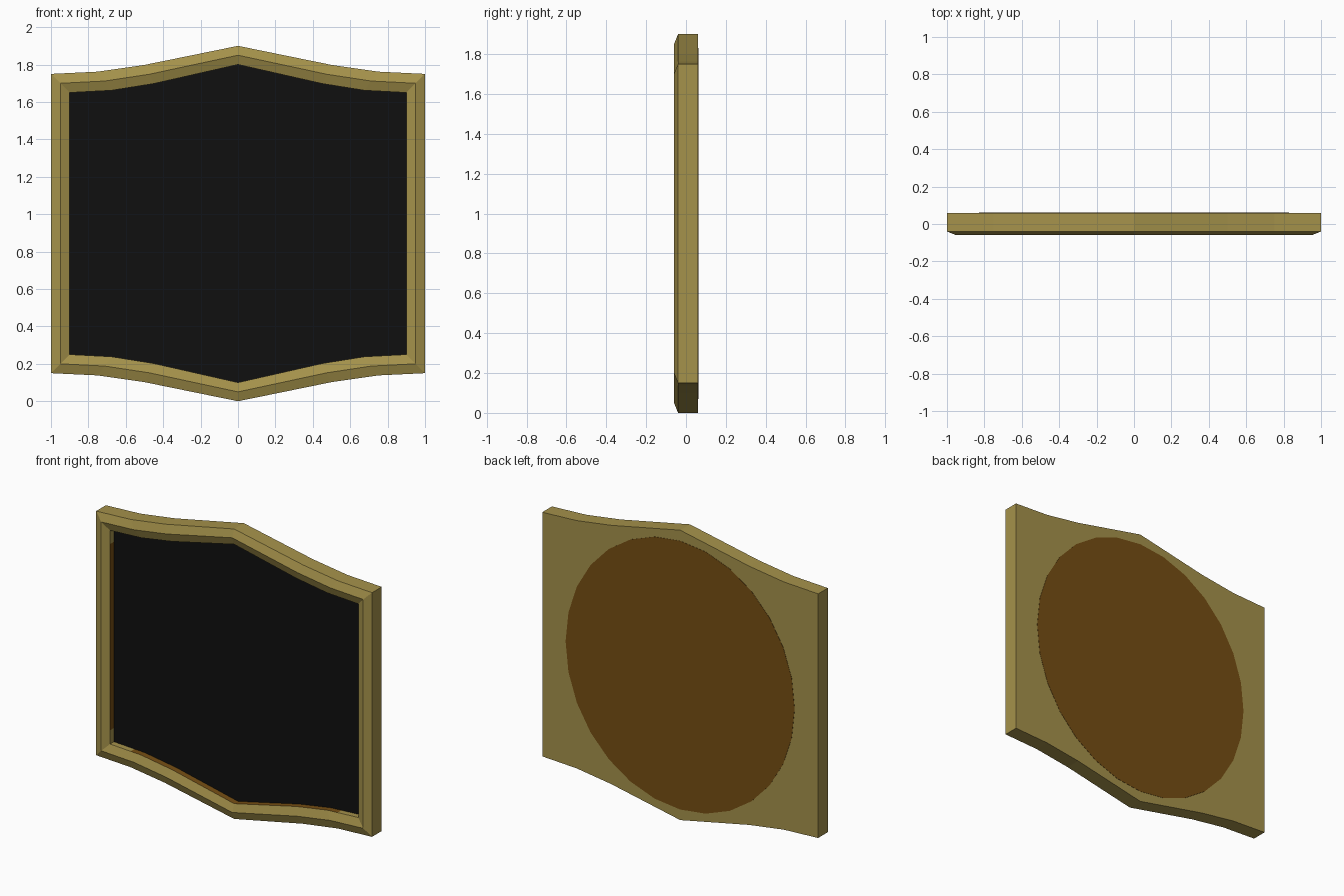
import bpy, bmesh, math
from mathutils import Vector

if "Cube" in bpy.data.objects:
    bpy.data.objects.remove(bpy.data.objects["Cube"])


def material(name, rgb):
    m = bpy.data.materials.new(name)
    m.diffuse_color = (*rgb, 1)
    m.use_nodes = True
    m.node_tree.nodes["Principled BSDF"].inputs["Base Color"].default_value = m.diffuse_color
    return m


GOLD = material("antique gold", (0.376, 0.287, 0.070))
BROWN = material("dark brown", (0.180, 0.076, 0.0065))
BLACK = material("black glass", (0.005, 0.005, 0.005))


def outline(inset):
    """Shield-like outline, mirrored in x and z, shrunk by the inset."""
    half = [(-1, 0.8), (-0.75, 0.812), (-0.5, 0.848), (0, 0.95),
            (0.5, 0.848), (0.75, 0.812), (1, 0.8)]
    top = [(x * (1 - inset), 0.95 + z - inset) for x, z in half]
    return top + [(x, 1.9 - z) for x, z in reversed(top)]


def finish(bm, name, mats):
    bmesh.ops.recalc_face_normals(bm, faces=bm.faces)
    me = bpy.data.meshes.new(name)
    bm.to_mesh(me)
    bm.free()
    for m in mats:
        me.materials.append(m)
    ob = bpy.data.objects.new(name, me)
    bpy.context.collection.objects.link(ob)
    return ob


def ring(bm, pts, y):
    return [bm.verts.new((x, y, z)) for x, z in pts]


def bridge(bm, a, b):
    n = len(a)
    return [bm.faces.new((a[i], a[(i + 1) % n], b[(i + 1) % n], b[i])) for i in range(n)]


# Frame: back, outer side, front ridge, inner bevel, inner wall
PANEL_Y = 0.0
bm = bmesh.new()
sections = [(0, 0.06), (0, -0.04), (0.05, -0.06), (0.1, -0.04), (0.1, PANEL_Y + 0.01)]
loops = [ring(bm, outline(i), y) for i, y in sections]
for a, b in zip(loops, loops[1:]):
    wall = bridge(bm, a, b)
bm.faces.new(loops[0])
bm.faces.new(loops[-1])

# Brown middle stretches of the inner wall
def is_wall(f):
    return all(abs(v.co.x) < 0.901 and v.co.y > -0.041 for v in f.verts) \
        and f.calc_center_median().y < PANEL_Y


for co, no in [((-0.75, 0, 0), (1, 0, 0)), ((0.75, 0, 0), (1, 0, 0)),
               ((0, 0, 0.34), (0, 0, 1)), ((0, 0, 1.56), (0, 0, 1))]:
    faces = [f for f in bm.faces if is_wall(f)]
    geom = faces + list({e for f in faces for e in f.edges}) + list({v for f in faces for v in f.verts})
    bmesh.ops.bisect_plane(bm, geom=geom, plane_co=Vector(co), plane_no=Vector(no))
for f in bm.faces:
    if is_wall(f):
        c = f.calc_center_median()
        side = abs(c.x) > 0.89
        f.material_index = int(0.34 < c.z < 1.56 if side else abs(c.x) < 0.75)
finish(bm, "frame", [GOLD, BROWN])

# Mirror glass
bm = bmesh.new()
front, back = ring(bm, outline(0.1), PANEL_Y), ring(bm, outline(0.1), PANEL_Y + 0.008)
bridge(bm, front, back)
bm.faces.new(front)
bm.faces.new(back)
finish(bm, "glass", [BLACK])

# Brown oval patch on the back
bm = bmesh.new()
oval = [(0.83 * math.cos(t), 0.95 + 0.88 * math.sin(t))
        for t in (2 * math.pi * i / 28 for i in range(28))]
a, b = ring(bm, oval, 0.055), ring(bm, oval, 0.0615)
bridge(bm, a, b)
bm.faces.new(a)
bm.faces.new(b)
finish(bm, "back_oval", [BROWN])
